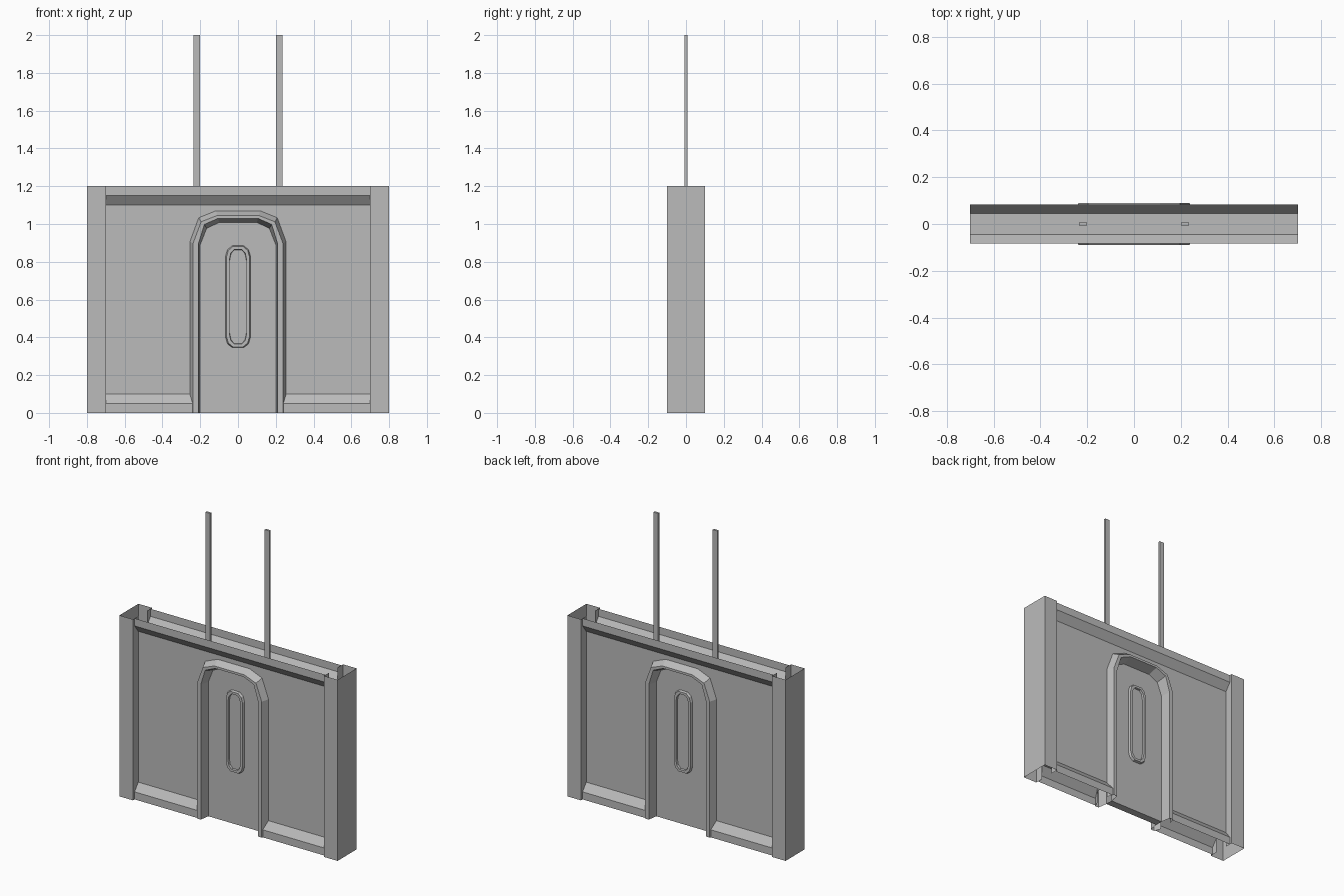
import bpy, bmesh
from mathutils import Vector

if "Cube" in bpy.data.objects:
    bpy.data.objects.remove(bpy.data.objects["Cube"])

grey = bpy.data.materials.new("plain_grey")
grey.diffuse_color = (0.5, 0.5, 0.5, 1)
grey.use_nodes = True
grey.node_tree.nodes["Principled BSDF"].inputs["Base Color"].default_value = grey.diffuse_color

PANEL, RAIL, FRAME, DOOR = -0.045, -0.083, -0.09, -0.025   # front depths (y)


def finish(name, bm):
    me = bpy.data.meshes.new(name)
    bm.to_mesh(me)
    bm.free()
    me.materials.append(grey)
    bpy.context.collection.objects.link(bpy.data.objects.new(name, me))


def shell(name, rows=(), closed=False, polys=()):
    """Front half: skin between rows of points plus extra polygons; mirrored to the back."""
    bm = bmesh.new()
    grid = [[bm.verts.new(p) for p in row] for row in rows]
    for a, b in zip(grid, grid[1:]):
        n = len(a)
        for i in range(n if closed else n - 1):
            j = (i + 1) % n
            bm.faces.new((a[i], a[j], b[j], b[i]))
    for poly in polys:
        bm.faces.new([bm.verts.new(p) for p in poly])
    bmesh.ops.remove_doubles(bm, verts=bm.verts[:], dist=1e-5)
    bmesh.ops.recalc_face_normals(bm, faces=bm.faces[:])
    total = sum((f.normal * f.calc_area() for f in bm.faces), Vector())
    if total.y > 0:
        bmesh.ops.reverse_faces(bm, faces=bm.faces[:])
    dup = bmesh.ops.duplicate(bm, geom=bm.verts[:] + bm.edges[:] + bm.faces[:])["geom"]
    for v in dup:
        if isinstance(v, bmesh.types.BMVert):
            v.co.y *= -1
    bmesh.ops.reverse_faces(bm, faces=[f for f in dup if isinstance(f, bmesh.types.BMFace)])
    bmesh.ops.remove_doubles(bm, verts=bm.verts[:], dist=1e-5)
    finish(name, bm)


def arch(points, y, base=0.0):
    """Left half given as (x, z) from spring to crown; returns the full arch path."""
    left = [(-points[0][0], base)] + [(-x, z) for x, z in points]
    return [(x, y, z) for x, z in left] + [(-x, y, z) for x, z in reversed(left)]


def slot(w, lo, hi, y):
    """Upright slot outline with faceted ends."""
    q = [(w, 0.055), (w * 0.84, 0.02), (w * 0.45, 0)]
    top = [(x, hi - d) for x, d in q]
    bot = [(x, lo + d) for x, d in q]
    ring = top + [(-x, z) for x, z in reversed(top)] + [(-x, z) for x, z in bot]
    ring += list(reversed(bot))
    return [(x, y, z) for x, z in ring]


# Arch outlines, outside to inside
outer = [(0.255, 0.905), (0.208, 1.033), (0.117, 1.07)]
front_out = [(0.237, 0.90), (0.195, 1.012), (0.110, 1.045)]
front_in = [(0.210, 0.895), (0.178, 0.998), (0.105, 1.03)]
inner = [(0.200, 0.89), (0.166, 0.977), (0.100, 1.008)]

# Wall panel around the doorway
shell("wall_panel", polys=[arch(outer, PANEL, 0.1)
      + [(0.7, PANEL, 0.1), (0.7, PANEL, 1.1), (-0.7, PANEL, 1.1), (-0.7, PANEL, 0.1)]])

# Raised arch frame
shell("arch_frame", [arch(outer, PANEL), arch(front_out, FRAME),
                     arch(front_in, FRAME), arch(inner, DOOR)])

# Recessed door with closed underside
shell("door", polys=[arch(inner, DOOR),
      [(-0.2, DOOR, 0), (0.2, DOOR, 0), (0.2, 0, 0), (-0.2, 0, 0)]])

# Raised slot on the door
shell("door_slot", [slot(0.066, 0.345, 0.885, DOOR), slot(0.061, 0.35, 0.88, DOOR - 0.015),
                    slot(0.046, 0.365, 0.865, DOOR - 0.015), slot(0.044, 0.367, 0.863, DOOR - 0.002)],
      closed=True, polys=[slot(0.044, 0.367, 0.863, DOOR - 0.002)])


# Channel rails: open troughs along top and bottom
def rail(name, x0, x1, top):
    prof = [(RAIL, 1.2), (RAIL, 1.15), (PANEL, 1.1), (0, 1.1)]
    rows = [[(x, y, z if top else 1.2 - z) for x in (x0, x1)] for y, z in prof]
    shell(name, rows)


rail("top_rail", -0.7, 0.7, True)
rail("bottom_rail_left", -0.7, -0.238, False)
rail("bottom_rail_right", 0.238, 0.7, False)

# Hollow end posts and lifting rods
for s, side in ((-1, "left"), (1, "right")):
    prof = [(0.7, PANEL), (0.7, -0.1), (0.8, -0.1), (0.8, 0)]
    shell("end_post_" + side, [[(s * x, y, z) for z in (0, 1.2)] for x, y in prof])
    bm = bmesh.new()
    bmesh.ops.create_cube(bm, size=1)
    for v in bm.verts:
        v.co = (s * 0.218 + v.co.x * 0.034, v.co.y * 0.014, 1.55 + v.co.z * 0.9)
    finish("rod_" + side, bm)
